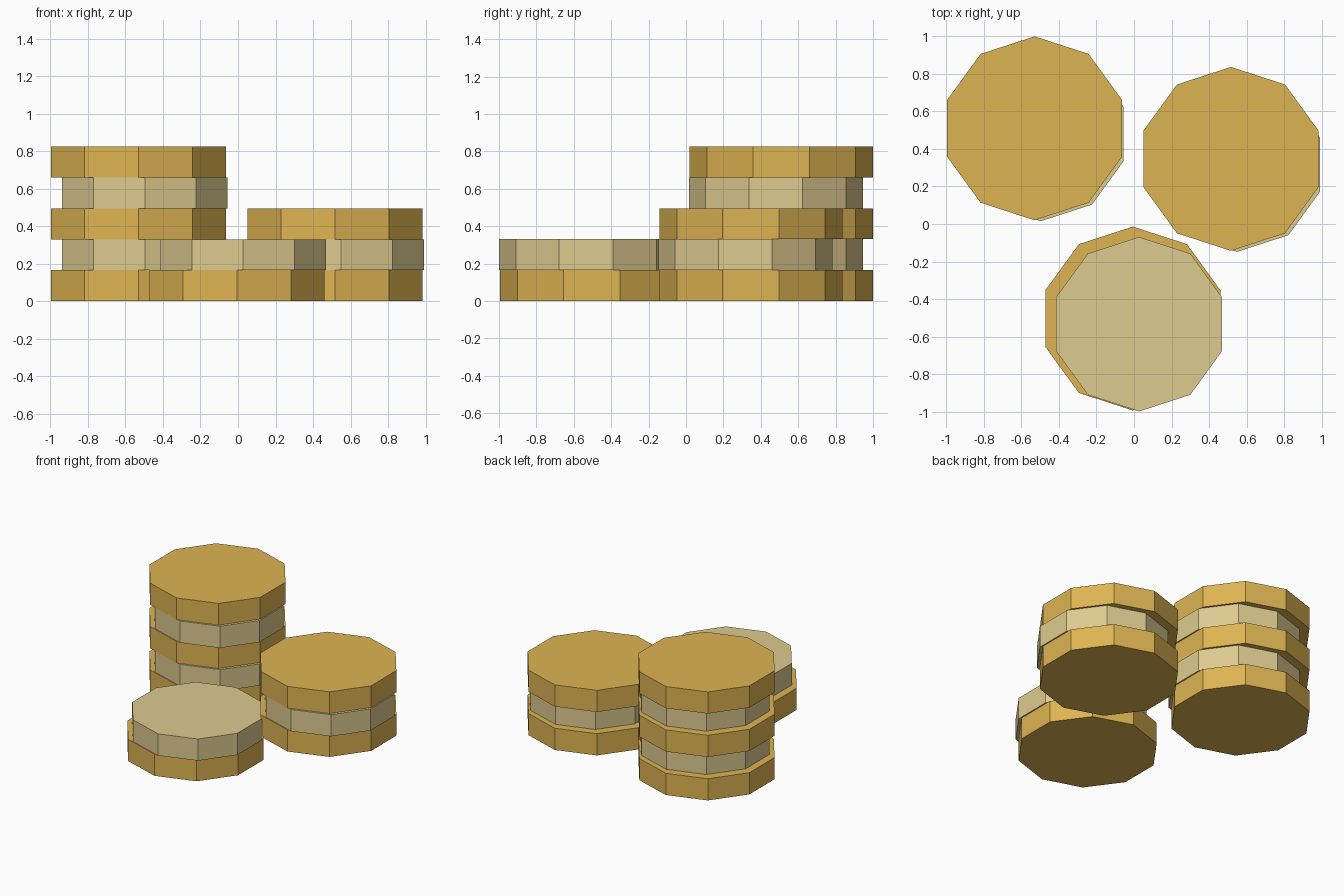
import bpy

cube = bpy.data.objects.get("Cube")
if cube:
    bpy.data.objects.remove(cube, do_unlink=True)


def make_material(name, colour):
    mat = bpy.data.materials.new(name)
    mat.use_nodes = True
    mat.diffuse_color = colour
    mat.node_tree.nodes["Principled BSDF"].inputs["Base Color"].default_value = colour
    return mat


gold = make_material("gold", (0.73, 0.456, 0.084, 1))
pale_gold = make_material("pale gold", (0.73, 0.597, 0.279, 1))

THICKNESS = 0.165
SIDES = 10


def add_coin(name, x, y, level, radius, mat):
    bpy.ops.mesh.primitive_cylinder_add(
        vertices=SIDES, radius=radius, depth=THICKNESS,
        location=(x, y, (level + 0.5) * THICKNESS))
    coin = bpy.context.object
    coin.name = name
    coin.data.materials.append(mat)


# Stacks alternate wide gold coins with smaller, slightly shifted pale coins
def add_stack(name, x, y, count):
    for level in range(count):
        if level % 2 == 0:
            add_coin(f"{name}_gold_coin_{level + 1}", x, y, level, 0.49, gold)
        else:
            add_coin(f"{name}_pale_coin_{level + 1}", x + 0.033, y - 0.03,
                     level, 0.465, pale_gold)


add_stack("tall_stack", -0.53, 0.51, 5)
add_stack("middle_stack", 0.517, 0.347, 3)
add_stack("short_stack", -0.006, -0.504, 2)
